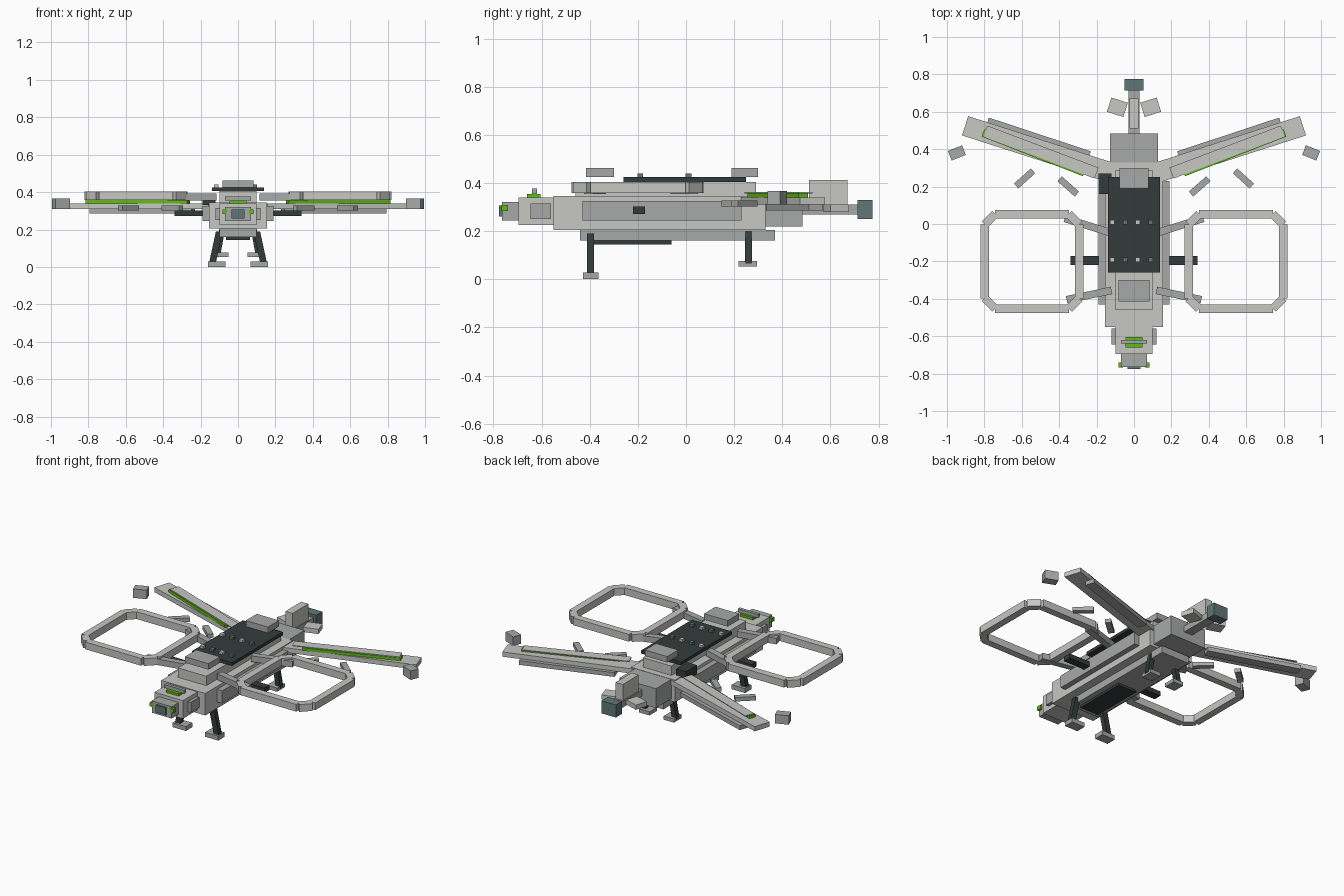
import bpy
import bmesh
from math import atan2
from mathutils import Matrix, Vector

default_cube = bpy.data.objects.get("Cube")
if default_cube:
    bpy.data.objects.remove(default_cube, do_unlink=True)


def make_material(name, red, green, blue):
    material = bpy.data.materials.new(name)
    color = (red, green, blue, 1)
    material.use_nodes = True
    material.diffuse_color = color
    material.node_tree.nodes["Principled BSDF"].inputs["Base Color"].default_value = color
    return material


light = make_material("light_grey", .57, .58, .55)
gray = make_material("mid_grey", .39, .40, .40)
dark = make_material("charcoal", .034, .043, .043)
lime = make_material("lime_green", .12, .5, .01)
slate = make_material("slate_teal", .12, .18, .18)


def add_block(name, material, matrix):
    """A unit cube carried into place by a matrix."""
    mesh = bpy.data.meshes.new(name)
    bm = bmesh.new()
    bmesh.ops.create_cube(bm, size=1, matrix=matrix)
    bmesh.ops.recalc_face_normals(bm, faces=bm.faces)
    bm.to_mesh(mesh)
    bm.free()
    mesh.materials.append(material)
    part = bpy.data.objects.new(name, mesh)
    bpy.context.scene.collection.objects.link(part)


def box(name, material, x, y, z):
    """Axis-aligned block from low and high limits."""
    limits = (x, y, z)
    centre = Vector([(low + high) / 2 for low, high in limits])
    size = Vector([high - low for low, high in limits])
    add_block(name, material, Matrix.LocRotScale(centre, None, size))


def centred(name, material, half_width, y, z):
    box(name, material, (-half_width, half_width), y, z)


def paired(name, material, x, y, z):
    box("left_" + name, material, x, y, z)
    box("right_" + name, material, (-x[1], -x[0]), y, z)


def bar_pair(name, material, start, end, width, z):
    """Flat bar between two plan points, repeated on both sides."""
    for side, sign in (("left_", 1), ("right_", -1)):
        a = Vector((start[0] * sign, start[1], 0))
        b = Vector((end[0] * sign, end[1], 0))
        run = b - a
        centre = (a + b) / 2 + Vector((0, 0, sum(z) / 2))
        turn = Matrix.Rotation(atan2(run.y, run.x), 3, "Z").to_quaternion()
        size = Vector((run.length, width, z[1] - z[0]))
        add_block(side + name, material, Matrix.LocRotScale(centre, turn, size))


def leg_pair(name, top_x, foot_x, y, z, half_thickness):
    """Splayed legs: a block sheared outward towards the foot."""
    for side, sign in (("left_", 1), ("right_", -1)):
        height = z[1] - z[0]
        shear = Matrix.Identity(4)
        shear[0][2] = sign * (top_x - foot_x) / height
        size = Matrix.Diagonal((half_thickness * 2, .03, height, 1))
        place = Matrix.Translation((sign * (top_x + foot_x) / 2, y, sum(z) / 2))
        add_block(side + name, dark, place @ shear @ size)


# Fuselage
centred("main_hull", light, .155, y=(-.55, .33), z=(.205, .345))
centred("upper_hull", light, .10, y=(-.46, .29), z=(.345, .405))
paired("side_panel", gray, x=(.15, .19), y=(-.43, .23), z=(.245, .325))
centred("belly", gray, .10, y=(-.44, .37), z=(.16, .205))
centred("belly_plate", dark, .065, y=(-.40, -.06), z=(.145, .16))
paired("side_peg", dark, x=(.15, .34), y=(-.22, -.17), z=(.272, .302))
box("wing_root_block", dark, x=(-.19, -.12), y=(.16, .27), z=(.33, .385))

# Deck plate with two rows of studs
centred("deck_plate", dark, .14, y=(-.26, .25), z=(.405, .425))
centred("front_deck_box", gray, .083, y=(-.415, -.30), z=(.425, .463))
centred("rear_deck_box", gray, .078, y=(.19, .30), z=(.425, .463))
for row_y in (-.19, .01):
    for column in range(4):
        stud_x = -.115 + column * .068
        stud_color = slate if column % 2 else light
        box("deck_stud", stud_color, (stud_x - .012, stud_x + .012),
            (row_y - .012, row_y + .012), z=(.42, .44))

# Head
centred("head", light, .10, y=(-.695, -.55), z=(.225, .34))
paired("cheek", gray, x=(.09, .12), y=(-.645, -.56), z=(.25, .315))
centred("nose", gray, .07, y=(-.765, -.695), z=(.245, .32))
centred("lens", slate, .035, y=(-.776, -.765), z=(.26, .307))
paired("eye", lime, x=(.06, .083), y=(-.767, -.74), z=(.283, .308))
centred("head_light", lime, .045, y=(-.66, -.605), z=(.34, .355))
centred("head_bar", gray, .07, y=(-.64, -.62), z=(.355, .376))

# Tail
centred("tail_block", gray, .128, y=(.29, .485), z=(.22, .343))
centred("tail_boom", gray, .03, y=(.48, .715), z=(.27, .31))
centred("tail_fin", light, .025, y=(.51, .67), z=(.28, .413))
centred("tail_thruster", slate, .05, y=(.713, .775), z=(.25, .33))
bar_pair("tail_plane", light, (.045, .61), (.133, .638), .08, z=(.28, .31))

# Swept wings
bar_pair("wing", light, (.14, .28), (.903, .525), .108, z=(.31, .34))
bar_pair("wing_light", lime, (.265, .275), (.807, .487), .042, z=(.34, .358))
bar_pair("wing_cap", light, (.2, .272), (.795, .497), .062, z=(.357, .362))
bar_pair("wing_rear_spar", gray, (.24, .36), (.785, .54), .06, z=(.285, .312))
bar_pair("wing_tip_block", gray, (.909, .395), (.985, .365), .055, z=(.31, .367))
bar_pair("outer_vane", gray, (.54, .284), (.63, .203), .035, z=(.303, .328))
bar_pair("inner_vane", gray, (.305, .16), (.398, .242), .035, z=(.303, .328))

# Eight-sided rotor guards and their struts
ring_centre = Vector((.545, -.2))
reach, corner = .253, .197
ring = [(reach, -corner), (reach, corner), (corner, reach), (-corner, reach),
        (-reach, corner), (-reach, -corner), (-corner, -reach), (corner, -reach)]
for index, point in enumerate(ring):
    following = ring[(index + 1) % len(ring)]
    bar_pair("guard_segment", light, ring_centre + Vector(point),
             ring_centre + Vector(following), .045, z=(.358, .404))
bar_pair("rear_strut", gray, (.13, -.045), (.37, .03), .04, z=(.355, .393))
bar_pair("front_strut", gray, (.12, -.355), (.36, -.405), .04, z=(.355, .393))

# Legs and feet
leg_pair("front_leg", .10, .137, y=-.397, z=(.02, .19), half_thickness=.018)
leg_pair("rear_leg", .085, .11, y=.26, z=(.065, .20), half_thickness=.016)
paired("front_foot", gray, x=(.067, .16), y=(-.427, -.363), z=(0, .028))
paired("rear_foot", gray, x=(.05, .122), y=(.218, .295), z=(.053, .076))
